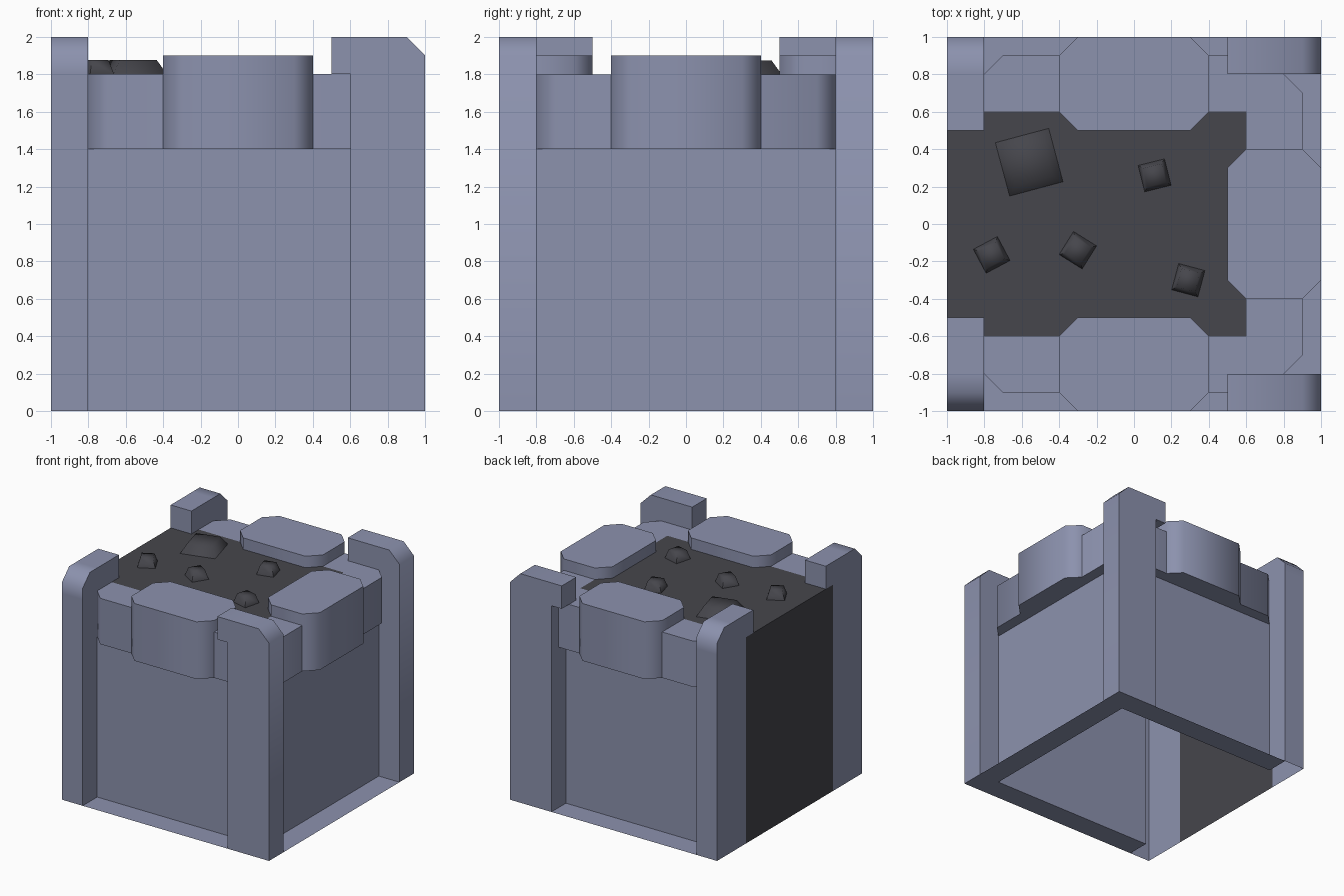
import bpy, bmesh, math
from mathutils import Matrix, Vector

if "Cube" in bpy.data.objects:
    bpy.data.objects.remove(bpy.data.objects["Cube"])


def material(name, rgb):
    m = bpy.data.materials.new(name)
    m.diffuse_color = (*rgb, 1)
    m.use_nodes = True
    m.node_tree.nodes["Principled BSDF"].inputs["Base Color"].default_value = m.diffuse_color
    return m


STONE = material("blue_grey_stone", (0.262, 0.287, 0.423))
EARTH = material("dark_earth", (0.061, 0.061, 0.072))


def finish(bm, name, mat, angle=50):
    me = bpy.data.meshes.new(name)
    bm.to_mesh(me)
    bm.free()
    me.materials.append(mat)
    ob = bpy.data.objects.new(name, me)
    bpy.context.collection.objects.link(ob)
    bpy.ops.object.select_all(action='DESELECT')
    ob.select_set(True)
    bpy.context.view_layer.objects.active = ob
    bpy.ops.object.shade_smooth_by_angle(angle=math.radians(angle))
    return ob


def prism(points, low, high, place):
    """Closed prism; place(u, v, w) maps profile and depth to a position."""
    bm = bmesh.new()
    base = bm.faces.new([bm.verts.new(place(u, v, low)) for u, v in points])
    ext = bmesh.ops.extrude_face_region(bm, geom=[base], use_keep_orig=True)
    shift = Vector(place(0, 0, high)) - Vector(place(0, 0, low))
    bmesh.ops.translate(bm, vec=shift, verts=[g for g in ext["geom"] if isinstance(g, bmesh.types.BMVert)])
    bmesh.ops.recalc_face_normals(bm, faces=bm.faces)
    return bm


def panels(name, quads, mat):
    bm = bmesh.new()
    for q in quads:
        bm.faces.new([bm.verts.new(p) for p in q])
    return finish(bm, name, mat)


# Corner posts: hooked profile with a chamfered outer top corner
HOOK = [(1, 0), (1, 1.9), (0.9, 2), (0.5, 2), (0.5, 1.8), (0.6, 1.8), (0.6, 0)]
for s, side in ((-1, "front"), (1, "back")):
    bm = prism(HOOK, 0.8, 1.0, lambda u, v, w: (u, s * w, v))
    finish(bm, side + "_right_post", STONE)

    # left posts are hollow towards the inside and below
    bm = prism(HOOK, 0.8, 1.0, lambda u, v, w: (-w, s * u, v))
    for co, no in (((0, s * 0.8, 0), (0, 1, 0)), ((0, 0, 1.8), (0, 0, 1))):
        bmesh.ops.bisect_plane(bm, geom=bm.verts[:] + bm.edges[:] + bm.faces[:],
                               plane_co=co, plane_no=no, dist=1e-5)
    hidden = []
    for f in bm.faces:
        c = f.calc_center_median()
        if c.z < 0.01 or (abs(c.y) < 0.79 and c.z < 1.79 and c.x > -0.95):
            hidden.append(f)
    bmesh.ops.delete(bm, geom=hidden, context='FACES')
    finish(bm, side + "_left_post", STONE)

# Recessed wall panels and the thin ledges at their feet
panels("front_wall", [[(-.8, -.8, 0), (.8, -.8, 0), (.8, -.8, 1.4), (-.8, -.8, 1.4)]], STONE)
panels("back_wall", [[(.8, .8, 0), (-.8, .8, 0), (-.8, .8, 1.4), (.8, .8, 1.4)]], STONE)
panels("right_wall", [[(.8, -.8, 0), (.8, .8, 0), (.8, .8, 1.4), (.8, -.8, 1.4)]], STONE)
for name, x0, x1, y0, y1 in (("front_ledge", -.8, .6, -1, -.8),
                             ("back_ledge", -.8, .6, .8, 1),
                             ("right_ledge", .8, 1, -.8, .8)):
    panels(name, [[(x0, y0, 0), (x1, y0, 0), (x1, y1, 0), (x0, y1, 0)]], STONE)

# U-shaped low rim round three sides
half = [(-.8, -.6), (-.8, -.8), (-.7, -.9), (.6, -.9), (.6, -.8), (.8, -.8), (.9, -.7)]
rim = half + [(x, -y) for x, y in reversed(half)] + [(.6, .6), (.6, -.6)]
finish(prism(rim, 1.4, 1.8, lambda u, v, w: (u, v, w)), "low_rim", STONE)

# Raised cap block in the middle of each rim side
CAP = [(-.4, -.9), (-.3, -1), (.3, -1), (.4, -.9), (.4, -.6), (.3, -.5), (-.3, -.5), (-.4, -.6)]
for i, side in enumerate(("front", "right", "back")):
    bm = prism(CAP, 1.4, 1.9, lambda u, v, w: (u, v, w))
    bm.transform(Matrix.Rotation(i * math.pi / 2, 4, 'Z'))
    finish(bm, side + "_cap_block", STONE)

# Earth filling: top surface and the exposed left face
panels("earth_fill", [
    [(-1, -.6, 1.8), (.6, -.6, 1.8), (.6, .6, 1.8), (-1, .6, 1.8)],
    [(-1, .6, 0), (-1, -.6, 0), (-1, -.6, 1.8), (-1, .6, 1.8)]], EARTH)

# Tapered lumps scattered on the earth: x, y, width, turn
LUMPS = [(-.56, .33, .295, 15), (.11, .26, .145, 14), (-.76, -.165, .145, 28),
         (-.3, -.14, .145, -32), (.29, -.3, .145, -15)]
for i, (x, y, size, turn) in enumerate(LUMPS):
    bm = bmesh.new()
    bmesh.ops.create_cone(bm, cap_ends=True, segments=4, radius1=size / math.sqrt(2),
                          radius2=size * 0.7 / math.sqrt(2), depth=0.075)
    # align the square by its first corner before turning it
    v = bm.verts[:][0].co
    fix = math.radians(turn + 45) - math.atan2(v.y, v.x)
    bm.transform(Matrix.Translation((x, y, 1.8375)) @ Matrix.Rotation(fix, 4, 'Z'))
    finish(bm, f"earth_lump_{i + 1}", EARTH, 80)
